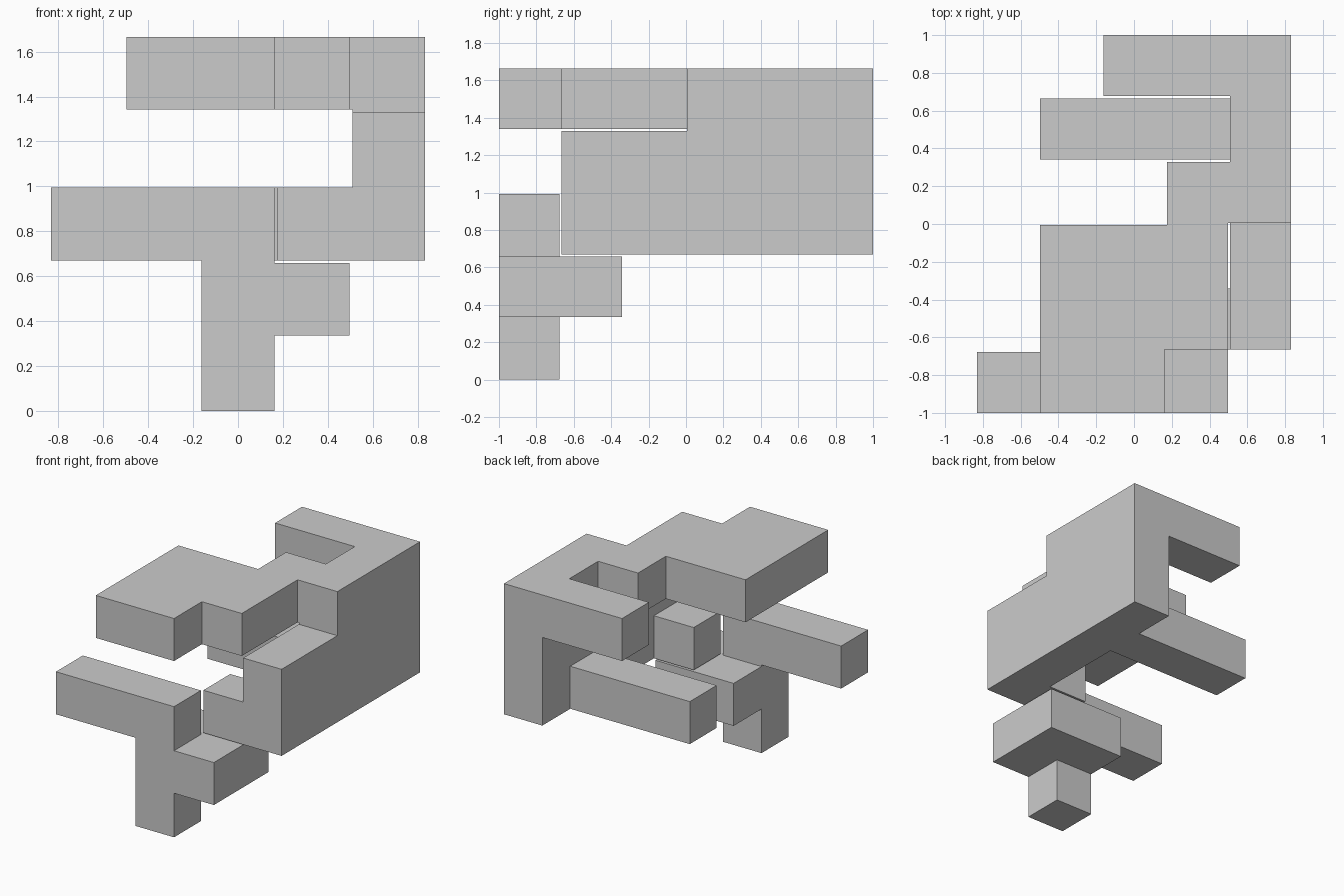
import bpy, bmesh
from itertools import product
from mathutils import Vector

if "Cube" in bpy.data.objects:
    bpy.data.objects.remove(bpy.data.objects["Cube"])

GAP = 0.012                      # clearance between the interlocking pieces
PITCH = (2 + GAP) / 6            # six cells along the longest side
ORIGIN = Vector((-(5 * PITCH - GAP) / 2, -1, 0))


def plane(i):
    """Position of a lattice plane: even = start of a cell, odd = its end."""
    return (i // 2) * PITCH + (i % 2) * (PITCH - GAP)


def make_piece(name, boxes):
    """Join boxes of grid cells (first cell, last cell) into one clean solid."""
    cells = set()
    for lo, hi in boxes:
        cells |= set(product(*(range(a, b + 1) for a, b in zip(lo, hi))))

    # Even index = cell body, odd = thin bridge filled only between joined cells
    def solid(c):
        spans = [(i // 2, (i + 1) // 2) for i in c]
        return all(k in cells for k in product(*spans))

    bm = bmesh.new()
    for c in product(range(-1, 12), repeat=3):
        if not solid(c):
            continue
        for axis, side in product(range(3), (0, 1)):
            n = list(c)
            n[axis] += 2 * side - 1
            if solid(n):
                continue
            u, v = (axis + 1) % 3, (axis + 2) % 3
            corners = []
            for du, dv in ((0, 0), (1, 0), (1, 1), (0, 1)):
                p = list(c)
                p[axis] += side
                p[u] += du
                p[v] += dv
                corners.append(bm.verts.new(ORIGIN + Vector([plane(i) for i in p])))
            bm.faces.new(corners if side else corners[::-1])
    bmesh.ops.remove_doubles(bm, verts=bm.verts[:], dist=0.0001)
    bmesh.ops.dissolve_limit(bm, angle_limit=0.01, verts=bm.verts[:], edges=bm.edges[:])
    mesh = bpy.data.meshes.new(name)
    bm.to_mesh(mesh)
    bm.free()
    obj = bpy.data.objects.new(name, mesh)
    bpy.context.collection.objects.link(obj)
    return obj


# Large piece: side wall, top slab and reaching arms
make_piece("frame_piece", [
    ((4, 1, 2), (4, 5, 3)),      # side wall
    ((4, 3, 4), (4, 5, 4)),      # raised rear of the wall
    ((2, 5, 4), (4, 5, 4)),      # upper rear arm
    ((3, 3, 4), (4, 3, 4)),      # bridge to the slab
    ((1, 1, 4), (3, 2, 4)),      # top slab
    ((1, 0, 4), (2, 0, 4)),      # front lip of the slab
    ((1, 4, 2), (4, 4, 2)),      # lower rear arm
    ((3, 1, 2), (4, 1, 2)),      # front stub
])

# Small piece: foot, bracket and front bar
make_piece("key_piece", [
    ((2, 0, 0), (2, 0, 2)),      # upright foot
    ((2, 0, 1), (3, 1, 1)),      # square bracket
    ((0, 0, 2), (2, 0, 2)),      # front bar
])
